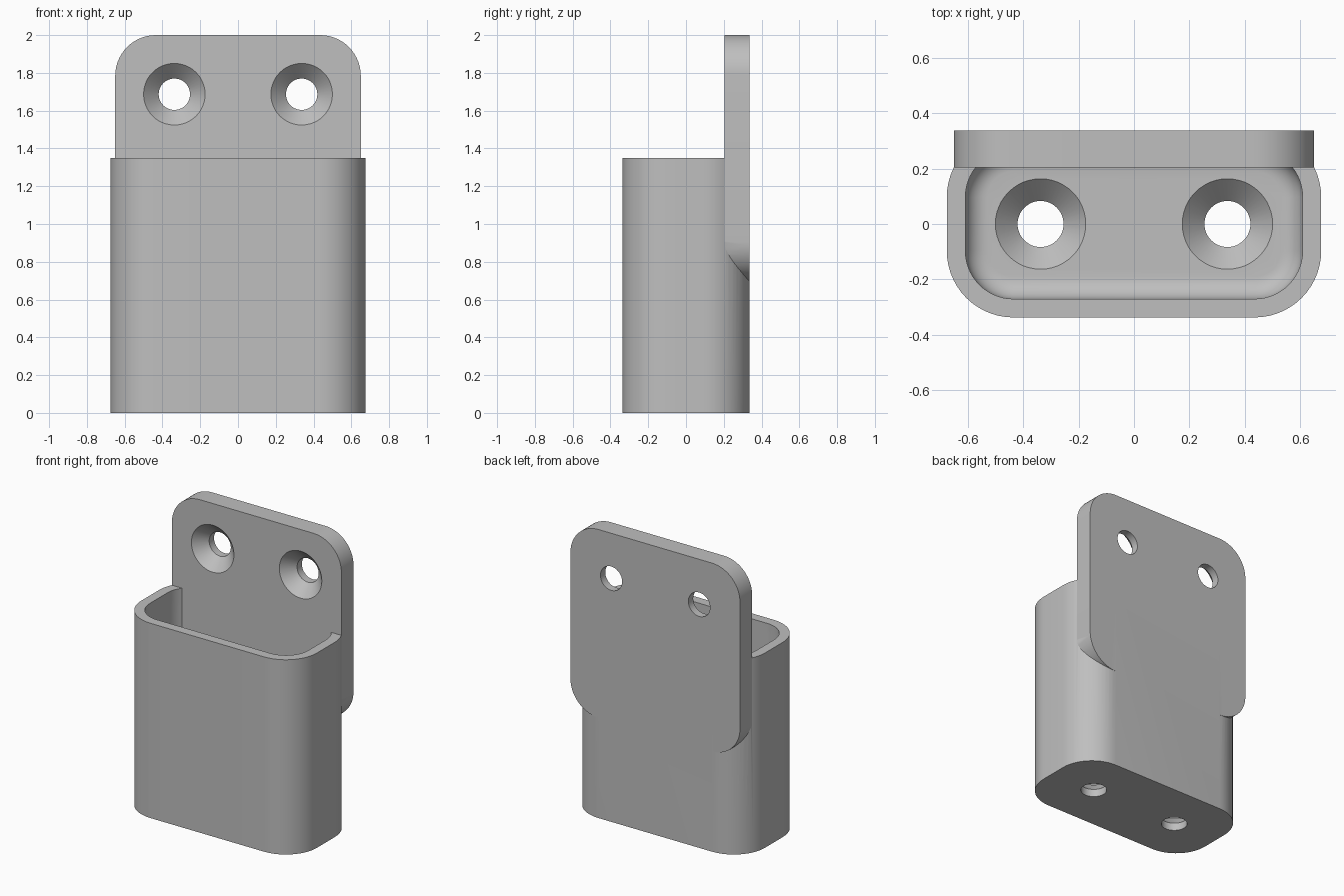
import bpy, bmesh
from math import sin, cos, pi, radians
from mathutils import Matrix

cube = bpy.data.objects.get("Cube")
if cube:
    bpy.data.objects.remove(cube, do_unlink=True)

WIDTH, DEPTH, HEIGHT = 1.35, 0.674, 1.35
WALL, FLOOR = 0.067, 0.133
PLATE_FRONT, BACK = 0.204, 0.337

grey = bpy.data.materials.new("plain_grey")
grey.use_nodes = True
grey.diffuse_color = (0.52, 0.52, 0.52, 1)
grey.node_tree.nodes["Principled BSDF"].inputs["Base Color"].default_value = (0.52, 0.52, 0.52, 1)


def rounded_ring(w, d, r, z, steps=14):
    """Rounded rectangle outline at height z."""
    pts = []
    for q, (sx, sy) in enumerate(((1, 1), (-1, 1), (-1, -1), (1, -1))):
        for i in range(steps + 1):
            a = (q + i / steps) * pi / 2
            pts.append((sx * (w / 2 - r) + r * cos(a), sy * (d / 2 - r) + r * sin(a), z))
    return pts


def circle_ring(r, z, n=48):
    return [(r * cos(2 * pi * i / n), r * sin(2 * pi * i / n), z) for i in range(n)]


def loft(name, rings, matrix=Matrix()):
    """Closed solid skinned through matching rings, bottom to top."""
    bm = bmesh.new()
    loops = [[bm.verts.new(p) for p in ring] for ring in rings]
    n = len(loops[0])
    for low, high in zip(loops, loops[1:]):
        for i in range(n):
            j = (i + 1) % n
            bm.faces.new((low[i], low[j], high[j], high[i]))
    bm.faces.new(loops[0][::-1])
    bm.faces.new(loops[-1])
    bm.transform(matrix)
    bmesh.ops.recalc_face_normals(bm, faces=bm.faces)
    mesh = bpy.data.meshes.new(name)
    bm.to_mesh(mesh)
    bm.free()
    mesh.materials.append(grey)
    obj = bpy.data.objects.new(name, mesh)
    bpy.context.collection.objects.link(obj)
    return obj


def combine(target, other, operation):
    """Apply a boolean and discard the helper."""
    mod = target.modifiers.new("combine", "BOOLEAN")
    mod.operation, mod.solver, mod.object = operation, "EXACT", other
    bpy.context.view_layer.objects.active = target
    bpy.ops.object.modifier_apply(modifier=mod.name)
    bpy.data.objects.remove(other, do_unlink=True)


# Rounded outer box
holder = loft("wall_holder", [rounded_ring(WIDTH, DEPTH, 0.24, z) for z in (0, HEIGHT)])

# Hollow pocket with a filleted floor
fillet, in_w, in_d, in_r = 0.08, WIDTH - 2 * WALL, DEPTH - 2 * WALL, 0.173
rings = []
for i in range(9):
    a = i / 8 * pi / 2
    inset = fillet * (1 - sin(a))
    rings.append(rounded_ring(in_w - 2 * inset, in_d - 2 * inset, in_r - inset,
                              FLOOR + fillet * (1 - cos(a))))
rings.append(rounded_ring(in_w, in_d, in_r, HEIGHT + 0.1))
combine(holder, loft("pocket_cutter", rings), "DIFFERENCE")

# Rounded mounting plate, flush with the back of the box
upright = Matrix.Rotation(radians(90), 4, "X")
plate_low, plate_high = 0.695, 2.0
plate = loft("mounting_plate",
             [rounded_ring(1.3, plate_high - plate_low, 0.215, z) for z in (-BACK, -PLATE_FRONT)],
             Matrix.Translation((0, 0, (plate_low + plate_high) / 2)) @ upright)
combine(holder, plate, "UNION")

# Countersunk screw holes in the plate and the floor
for x in (-0.337, 0.337):
    for place in (Matrix.Translation((x, BACK, 1.687)) @ upright, Matrix.Translation((x, 0, 0))):
        hole = loft("screw_hole_cutter",
                    [circle_ring(0.083, -0.05), circle_ring(0.083, 0.053),
                     circle_ring(0.203, 0.173)], place)
        combine(holder, hole, "DIFFERENCE")

# Smooth curves, crisp edges
bpy.ops.object.select_all(action="DESELECT")
holder.select_set(True)
bpy.context.view_layer.objects.active = holder
bpy.ops.object.shade_smooth_by_angle(angle=radians(30))
